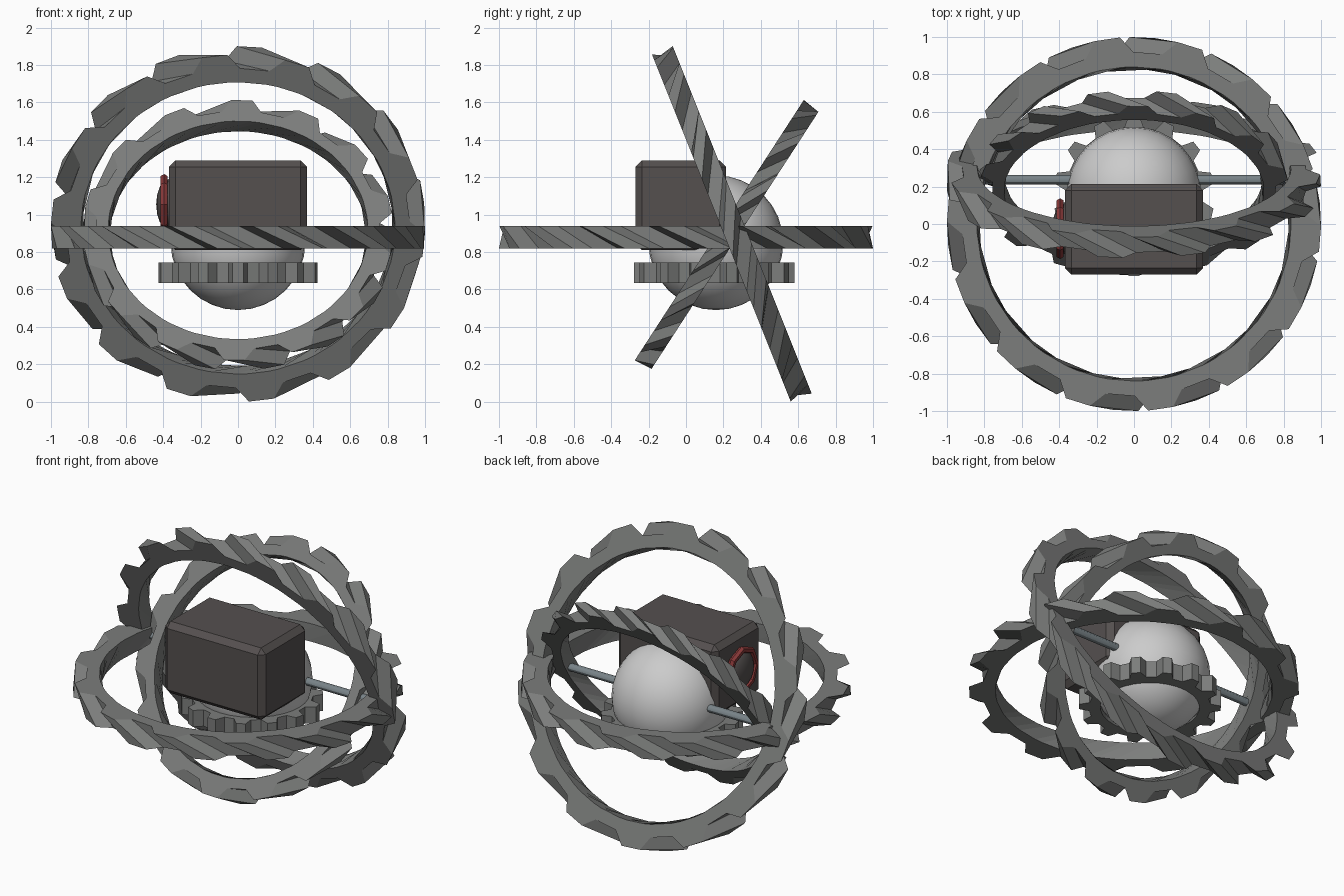
import bpy, bmesh
from math import sin, cos, pi, radians

if "Cube" in bpy.data.objects:
    bpy.data.objects.remove(bpy.data.objects["Cube"])


def material(name, r, g, b):
    m = bpy.data.materials.new(name)
    m.diffuse_color = (r, g, b, 1)
    m.use_nodes = True
    m.node_tree.nodes["Principled BSDF"].inputs["Base Color"].default_value = m.diffuse_color
    return m


IRON = material("dark_iron", 0.2, 0.205, 0.2)
STEEL = material("blue_steel", 0.2, 0.24, 0.26)
CASE = material("dark_case", 0.09, 0.08, 0.078)
RED = material("red_rim", 0.25, 0.04, 0.04)


def finish(obj, name, mat=None):
    obj.name = name
    if mat:
        obj.data.materials.append(mat)
    return obj


def gear(name, teeth, tip, root, inner, width, skew, phase, loc, tilt=0):
    """Hollow gear whose teeth twist by `skew` degrees from bottom to top."""
    pitch = 2 * pi / teeth
    # angle offset and radius within one tooth: root, tip, tip, root
    tooth = [(-0.31, root), (-0.15, tip), (0.15, tip), (0.31, root)]
    bm = bmesh.new()
    loops = []
    for side in (-1, 1):
        turn = radians(phase - side * skew / 2)
        outer, hole = [], []
        for i in range(teeth):
            for off, r in tooth:
                a = (i + off) * pitch + turn
                outer.append(bm.verts.new((r * cos(a), r * sin(a), side * width / 2)))
                hole.append(bm.verts.new((inner * cos(a), inner * sin(a), side * width / 2)))
        loops.append((outer, hole))
    (ob, ib), (ot, it) = loops
    n = len(ob)
    for i in range(n):
        j = (i + 1) % n
        for p, q in ((ob, ot), (ot, it), (it, ib), (ib, ob)):
            bm.faces.new((p[i], p[j], q[j], q[i]))
    bmesh.ops.recalc_face_normals(bm, faces=bm.faces[:])
    mesh = bpy.data.meshes.new(name)
    bm.to_mesh(mesh)
    bm.free()
    obj = bpy.data.objects.new(name, mesh)
    bpy.context.collection.objects.link(obj)
    obj.location = loc
    obj.rotation_euler.x = radians(tilt)
    return finish(obj, name, IRON)


# three gimbal rings with slanted teeth
gear("level_ring", 14, 1.0, 0.92, 0.84, 0.12, 15, 80, (0, 0, 0.88))
gear("steep_ring", 14, 1.0, 0.92, 0.84, 0.12, 15, 79, (0, 0.245, 0.95), 111.8)
gear("inner_ring", 14, 0.83, 0.76, 0.695, 0.1, 15, 96, (0, 0.22, 0.89), 57)

# straight gear collar around the ball
gear("ball_gear", 14, 0.43, 0.37, 0.3, 0.11, 0, 90, (0, 0.15, 0.69))

# central ball
bpy.ops.mesh.primitive_uv_sphere_add(segments=32, ring_count=16, radius=0.36,
                                     location=(0, 0.16, 0.85))
finish(bpy.context.object, "ball")
bpy.ops.object.shade_smooth()

# axle through the ball
bpy.ops.mesh.primitive_cylinder_add(vertices=12, radius=0.025, depth=1.62,
                                    location=(0, 0.237, 0.89), rotation=(0, pi / 2, 0))
finish(bpy.context.object, "axle", STEEL)
bpy.ops.object.shade_smooth_by_angle()

# chamfered case in front of the ball
bpy.ops.mesh.primitive_cube_add(size=1, location=(0, -0.028, 1.05))
case = finish(bpy.context.object, "case", CASE)
case.scale = (0.74, 0.484, 0.48)
bpy.ops.object.transform_apply(location=False, rotation=False, scale=True)
bev = case.modifiers.new("chamfer", 'BEVEL')
bev.width = 0.035
bev.segments = 1

# red octagonal rim and dark lens on the left of the case
bpy.ops.mesh.primitive_torus_add(major_segments=8, minor_segments=6, major_radius=0.14,
                                 minor_radius=0.022, location=(-0.395, -0.025, 1.055),
                                 rotation=(0, pi / 2, 0))
finish(bpy.context.object, "lens_rim", RED)
bpy.ops.mesh.primitive_uv_sphere_add(segments=16, ring_count=8, radius=0.135,
                                     location=(-0.37, -0.025, 1.055), rotation=(0, pi / 2, 0))
lens = finish(bpy.context.object, "lens", CASE)
lens.scale.z = 0.5
bpy.ops.object.shade_smooth()
